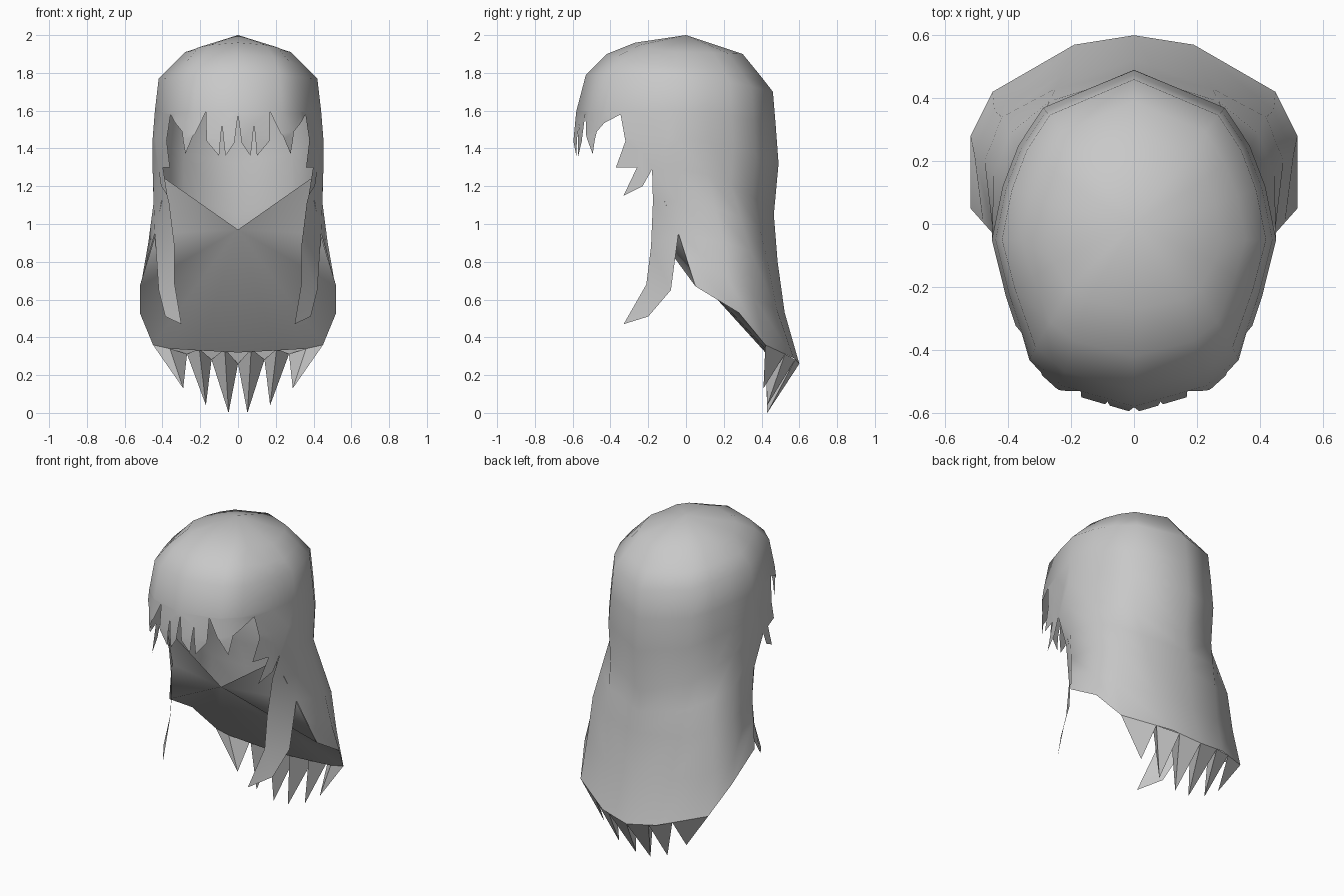
import bpy, bmesh, math
from mathutils import Vector

if "Cube" in bpy.data.objects:
    bpy.data.objects.remove(bpy.data.objects["Cube"])

grey = bpy.data.materials.new("hair_grey")
grey.diffuse_color = (0.58, 0.58, 0.58, 1)
grey.use_nodes = True
grey.node_tree.nodes["Principled BSDF"].inputs["Base Color"].default_value = grey.diffuse_color


def finish(bm, name, angle):
    """Weld, orient, mirror across x and shade one half-mesh."""
    bmesh.ops.remove_doubles(bm, verts=bm.verts[:], dist=0.002)
    bmesh.ops.recalc_face_normals(bm, faces=bm.faces[:])
    me = bpy.data.meshes.new(name)
    bm.to_mesh(me)
    bm.free()
    me.materials.append(grey)
    ob = bpy.data.objects.new(name, me)
    bpy.context.collection.objects.link(ob)
    mod = ob.modifiers.new("mirror", 'MIRROR')
    mod.use_clip = True
    mod.merge_threshold = 0.002
    bpy.ops.object.select_all(action='DESELECT')
    ob.select_set(True)
    bpy.context.view_layer.objects.active = ob
    bpy.ops.object.modifier_apply(modifier="mirror")
    bpy.ops.object.shade_smooth_by_angle(angle=math.radians(angle))
    return ob


def face(bm, pts):
    f = bm.faces.new([bm.verts.new(p) for p in pts])
    f.normal_update()


def strip(bm, a, b):
    """Quads between two point rows of equal length."""
    for i in range(len(a) - 1):
        quad = []
        for p in (a[i], a[i + 1], b[i + 1], b[i]):
            if all((Vector(p) - Vector(q)).length > 1e-4 for q in quad):
                quad.append(p)
        if len(quad) > 2:
            face(bm, quad)


# Half outline of the head seen from above, front centre to back centre
MID = -0.05
RING = [(0, -.6), (.24, -.53), (.34, -.44), (.41, -.23), (.455, -.05),
        (.42, .12), (.37, .25), (.29, .37), (0, .49)]
LAST = len(RING) - 1

# Head rows: front y, front z, half width, side z, back y, back z
ROWS = [(-.27, 1.96, .28, 1.91, .30, 1.90),
        (-.42, 1.90, .355, 1.835, .39, 1.79),
        (-.53, 1.79, .42, 1.77, .46, 1.70),
        (-.58, 1.60, .44, 1.60, .475, 1.52),
        (-.60, 1.45, .452, 1.45, .49, 1.32),
        (-.60, 1.29, .452, 1.29, .465, 1.05)]


def ring(t, row):
    """Point at column position t (may be fractional) on a head row."""
    yf, zf, w, zs, yb, zb = row
    i = min(int(t), LAST - 1)
    f = t - i
    x = RING[i][0] * (1 - f) + RING[i + 1][0] * f
    y = RING[i][1] * (1 - f) + RING[i + 1][1] * f - MID
    v = y / .55 if y < 0 else y / .54
    yy, zz = (yf, zf) if v < 0 else (yb, zb)
    v = abs(v)
    return Vector((w * x / .455, MID + (yy - MID) * v, zs + (zz - zs) * v * v))


def fringe_point(t, z):
    f = min(max((1.6 - z) / .15, 0), 1)
    p = ring(t, ROWS[3]).lerp(ring(t, ROWS[4]), f)
    p.z = z
    return p


bm = bmesh.new()

# Crown of the head
cols = range(LAST + 1)
crown = [[ring(j, r) for j in cols] for r in ROWS[:4]]
strip(bm, [Vector((0, 0, 2))] * len(cols), crown[0])
for a, b in zip(crown, crown[1:]):
    strip(bm, a, b)

# Long back hair from the sides round to the back
back = [[ring(j, r) for j in cols[4:]] for r in ROWS[3:]]
flare = [Vector(p) for p in ((.44, -.04, .95), (.475, .20, .90), (.42, .34, .86),
                             (.25, .43, .81), (0, .485, .80))]
hem = [Vector(p) for p in ((.52, .05, .67), (.52, .28, .53), (.45, .42, .36),
                           (.19, .57, .29), (0, .60, .26))]
shoulder = [p.lerp(q, .5) for p, q in zip(back[-1], flare)]
middle = [p.lerp(q, .5) for p, q in zip(flare, hem)]
for p in middle[1:]:
    p.x *= 1.02
    p.y -= .02
back += [shoulder, flare, middle, hem]
for a, b in zip(back, back[1:]):
    strip(bm, a, b)

# Jagged fringe: flat outline in (column, height), cut at columns, then wrapped
EDGE = [(0, 1.58), (.08, 1.43), (.28, 1.36), (.36, 1.53), (.42, 1.36), (.70, 1.44),
        (.73, 1.595), (.95, 1.48), (1.4, 1.37), (1.6, 1.49), (2.4, 1.58),
        (2.57, 1.44), (2.33, 1.30), (2.86, 1.30), (2.52, 1.15), (3.0, 1.20),
        (3.28, 1.29), (4, 1.29), (4, 1.45), (4, 1.6), (0, 1.6)]
flat = bmesh.new()
face(flat, [(t, z, 0) for t, z in EDGE])
bmesh.ops.triangulate(flat, faces=flat.faces[:])
for axis, cuts in (((1, 0, 0), (1, 2, 3)), ((0, 1, 0), (1.45,))):
    for c in cuts:
        bmesh.ops.bisect_plane(flat, geom=flat.verts[:] + flat.edges[:] + flat.faces[:],
                               plane_co=Vector(axis) * c, plane_no=axis)
for f in flat.faces:
    face(bm, [fringe_point(v.co.x, v.co.y) for v in f.verts])
flat.free()

# Long pointed lock hanging in front of each shoulder
lock_front = [fringe_point(3.28, 1.29), (.365, -.175, 1.12), (.335, -.185, .88),
              (.335, -.21, .68), (.30, -.33, .47)]
lock_back = [fringe_point(4, 1.29), shoulder[0], flare[0],
             (.42, -.08, .65), (.385, -.20, .51)]
strip(bm, lock_front, lock_back)
finish(bm, "hair_shell", 60)

# Inner lining across the neck, fanned from a front point
bm = bmesh.new()
centre = (0, -.17, .97)
rim = [(.385, -.165, 1.24), (.435, -.04, .95), hem[0], hem[1], hem[2],
       (.36, .42, .34), (.20, .42, .33), (0, .42, .32)]
for a, b in zip(rim, rim[1:]):
    face(bm, [centre, a, b])
finish(bm, "neck_lining", 85)


def hem_at(x):
    """Point on the back part of the hem at a given half width."""
    p, q = (hem[2], hem[3]) if x > hem[3].x else (hem[3], hem[4])
    return p.lerp(q, (p.x - x) / (p.x - q.x))


# Pointed ends along the back hem
bm = bmesh.new()
for x0, x1, tip in ((0, .14, (.05, .43, 0)), (.14, .27, (.17, .43, .04)),
                    (.27, .45, (.29, .41, .13))):
    a, b = hem_at(x0), hem_at(x1)
    inner = ((x0 + x1) / 2, .42, .34)
    face(bm, [a, b, tip])
    face(bm, [b, inner, tip])
    face(bm, [inner, a, tip])
finish(bm, "pointed_ends", 40)
